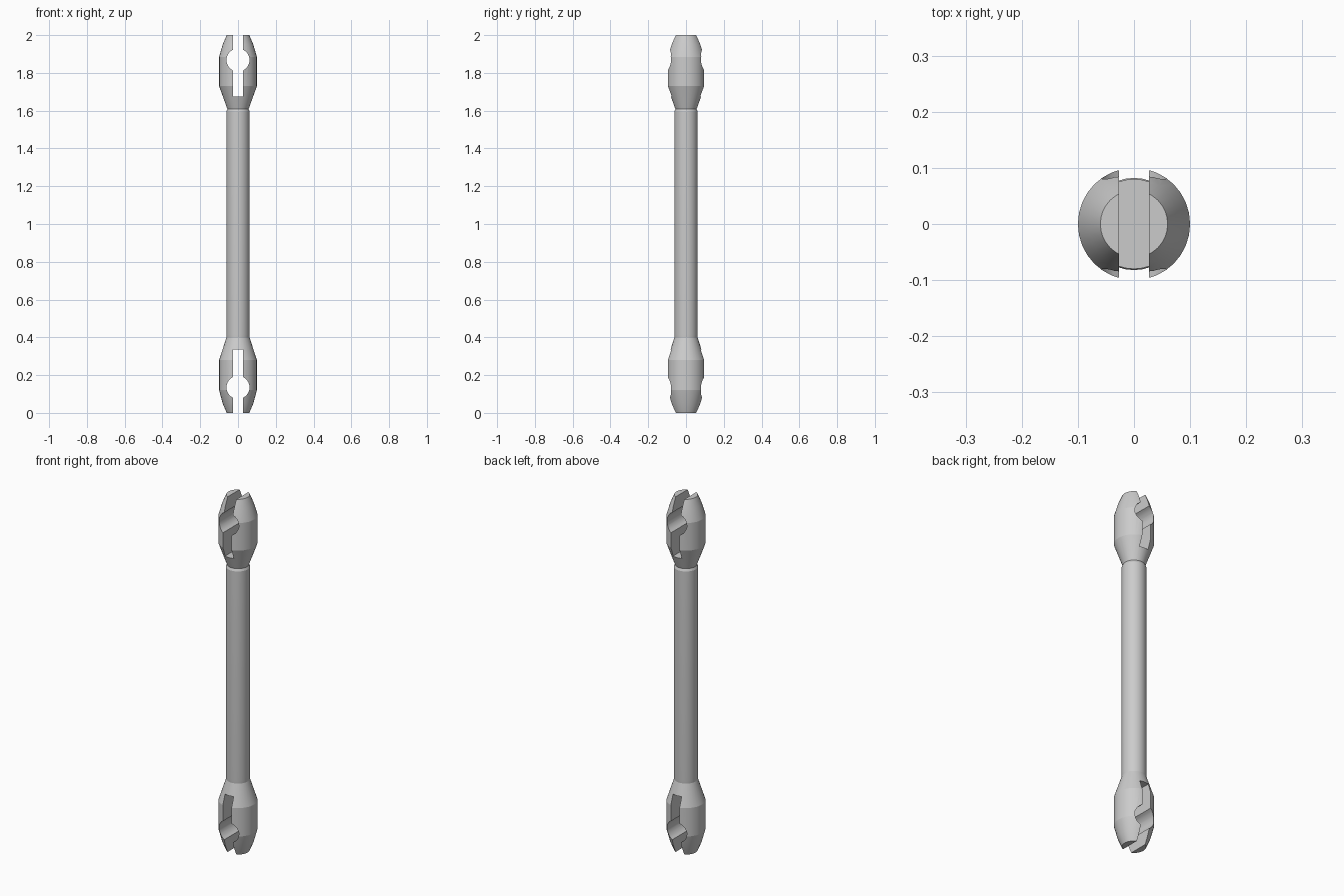
import bpy, bmesh, math

if "Cube" in bpy.data.objects:
    bpy.data.objects.remove(bpy.data.objects["Cube"])

SIDES = 32


def lathe(name, profile):
    """Closed solid of revolution from (radius, z) points, bottom to top."""
    bm = bmesh.new()
    rings = []
    for r, z in profile:
        rings.append([bm.verts.new((r * math.cos(2 * math.pi * i / SIDES),
                                    r * math.sin(2 * math.pi * i / SIDES), z))
                      for i in range(SIDES)])
    for a, b in zip(rings, rings[1:]):
        for i in range(SIDES):
            j = (i + 1) % SIDES
            bm.faces.new((a[i], a[j], b[j], b[i]))
    bm.faces.new(rings[0][::-1])
    bm.faces.new(rings[-1])
    mesh = bpy.data.meshes.new(name)
    bm.to_mesh(mesh)
    bm.free()
    obj = bpy.data.objects.new(name, mesh)
    bpy.context.collection.objects.link(obj)
    return obj


def keyhole_cutter(name, z_end, z_tip, z_hole, half_w=0.027, radius=0.061, depth=0.3):
    """Slot with a round seat, extruded front to back."""
    a0 = math.asin(half_w / radius)
    s = 1 if z_tip > z_end else -1
    n = 10
    right = [(half_w, z_end)]
    for i in range(n + 1):
        a = a0 + (math.pi - 2 * a0) * i / n
        right.append((radius * math.sin(a), z_hole - s * radius * math.cos(a)))
    right.append((half_w, z_tip))
    outline = right + [(-x, z) for x, z in reversed(right)]
    bm = bmesh.new()
    face = bm.faces.new([bm.verts.new((x, -depth, z)) for x, z in outline])
    new = bmesh.ops.extrude_face_region(bm, geom=[face])["geom"]
    bmesh.ops.translate(bm, vec=(0, 2 * depth, 0),
                        verts=[v for v in new if isinstance(v, bmesh.types.BMVert)])
    bmesh.ops.recalc_face_normals(bm, faces=bm.faces)
    mesh = bpy.data.meshes.new(name)
    bm.to_mesh(mesh)
    bm.free()
    obj = bpy.data.objects.new(name, mesh)
    bpy.context.collection.objects.link(obj)
    obj.hide_render = True
    return obj


# Rod with a bulbous clip at each end, turned as one solid
rod = lathe("double_ended_clip_rod", [
    (0.060, 0.0), (0.081, 0.05), (0.100, 0.12), (0.100, 0.28), (0.061, 0.40),
    (0.062, 0.415), (0.062, 1.595), (0.056, 1.608),
    (0.100, 1.73), (0.100, 1.885), (0.081, 1.95), (0.060, 2.0)])

# Keyhole slots through both clips
cutters = [keyhole_cutter("lower_slot_cutter", -0.05, 0.335, 0.135),
           keyhole_cutter("upper_slot_cutter", 2.05, 1.675, 1.868)]
bpy.context.view_layer.objects.active = rod
rod.select_set(True)
for c in cutters:
    mod = rod.modifiers.new(c.name, "BOOLEAN")
    mod.operation = "DIFFERENCE"
    mod.solver = "EXACT"
    mod.object = c
    bpy.ops.object.modifier_apply(modifier=mod.name)
    bpy.data.objects.remove(c)

# Soft shading round the body, crisp rims and slot edges
bpy.ops.object.shade_smooth_by_angle(angle=math.radians(14))
